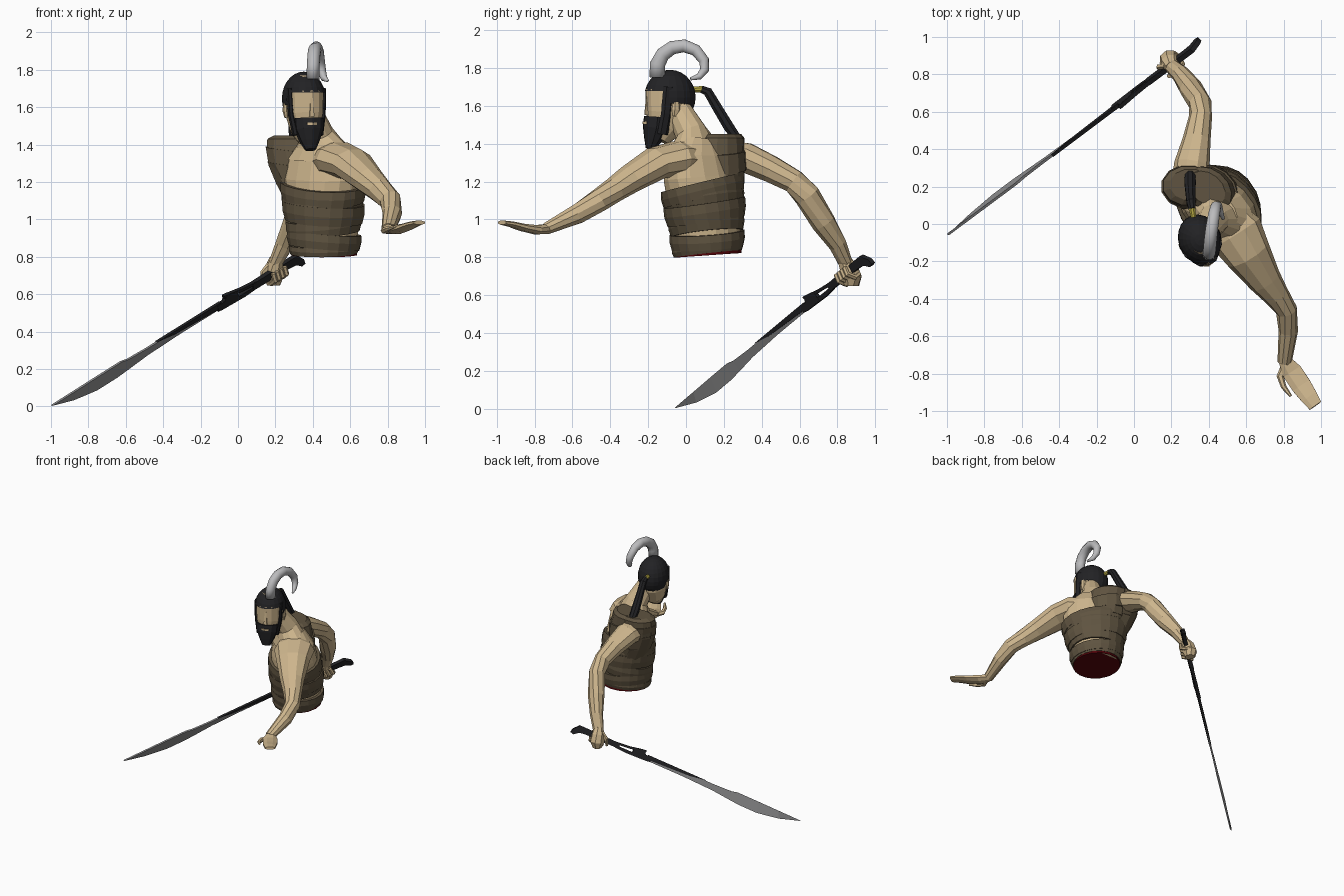
import bpy, bmesh, math
from mathutils import Vector, Matrix

def mat(name, c):
    m = bpy.data.materials.new(name)
    m.diffuse_color = (*c, 1)
    return m

SKIN = mat("skin", (.62, .47, .27))
BROWN = mat("leather", (.115, .088, .052))
BLACK = mat("black", (.016, .016, .018))
SILVER = mat("silver", (.5, .5, .51))
STEEL = mat("steel", (.28, .28, .285))
YELLOW = mat("yellow", (.5, .42, .06))
RED = mat("dark_red", (.09, .001, .003))

X, Z = Vector((1, 0, 0)), Vector((0, 0, 1))
U = Vector((.77, -.64, 0))            # shoulder line, right to left shoulder

def finish(bm, name, m, smooth=False):
    bmesh.ops.recalc_face_normals(bm, faces=bm.faces)
    me = bpy.data.meshes.new(name)
    bm.to_mesh(me)
    bm.free()
    for p in me.polygons:
        p.use_smooth = smooth
    o = bpy.data.objects.new(name, me)
    bpy.context.collection.objects.link(o)
    me.materials.append(m)
    return o

def tube(name, pts, m, n=10, ref=Z, smooth=False, shear=None, level=False):
    """Loft of ellipses; each point is x, y, z, radius along ref, radius across."""
    bm, rings = bmesh.new(), []
    P = [Vector(p[:3]) for p in pts]
    for i, p in enumerate(pts):
        t = Z if level else (P[min(i + 1, len(P) - 1)] - P[max(i - 1, 0)]).normalized()
        a = (ref - t * ref.dot(t)).normalized()
        b = t.cross(a)
        ring = []
        for k in range(n):
            w = 2 * math.pi * (k + .5) / n
            v = P[i] + a * p[3] * math.cos(w) + b * p[-1] * math.sin(w)
            if shear:
                v.z += shear[0] * (v.x - P[i].x) + shear[1] * (v.y - P[i].y)
            ring.append(bm.verts.new(v))
        rings.append(ring)
    for r, s in zip(rings, rings[1:]):
        for k in range(n):
            bm.faces.new((r[k], r[(k + 1) % n], s[(k + 1) % n], s[k]))
    bm.faces.new(rings[0])
    bm.faces.new(rings[-1])
    return finish(bm, name, m, smooth)

# torso
TORSO = [(.46, .115, .815, .172, .172), (.46, .11, .95, .188, .178), (.455, .095, 1.1, .218, .18),
         (.45, .08, 1.22, .24, .165), (.45, .075, 1.33, .23, .14), (.44, .08, 1.42, .13, .08)]
tube("torso", TORSO, SKIN, 16, U)
tube("waist_cut", [(.46, .115, .81, .178, .178), (.46, .115, .83, .178, .178)], RED, 16, U, shear=(0, .07))

def torso_at(z, off):
    for a, b in zip(TORSO, TORSO[1:]):
        if z <= b[2]:
            f = (z - a[2]) / (b[2] - a[2])
            q = [a[i] + (b[i] - a[i]) * f for i in range(5)]
            return (q[0], q[1], z, q[3] + off, q[4] + off)

# wrapped bands around the torso, alternately tilted
for i, (z0, z1, off, sx, sy) in enumerate([
        (.818, .865, .011, .02, .07), (.85, .93, .018, -.08, .03), (.925, 1.01, .014, .08, .05),
        (.99, 1.09, .022, -.07, .04), (1.06, 1.15, .015, .05, .07), (1.11, 1.195, .02, -.03, .12)]):
    tube(f"torso_band_{i}", [torso_at(z0, off - .003), torso_at((z0 + z1) / 2, off + .004),
                             torso_at(z1, off)], BROWN, 20, U, shear=(sx, sy))

# bands over the wrapped right shoulder, tapering into the chest
SHOULDER = [(.37, .17, 1.08, .11, .12), (.335, .185, 1.19, .135, .12), (.305, .195, 1.29, .147, .117),
            (.292, .20, 1.37, .144, .115), (.29, .205, 1.43, .138, .107), (.30, .21, 1.45, .11, .085)]
tube("shoulder_wrap", SHOULDER, BROWN, 12, X, level=True)
for i in range(3):
    tube(f"shoulder_band_{i}", [tuple(q + d for q, d in zip(SHOULDER[i], (0, 0, .02, .005, .005))),
                                tuple(q + d for q, d in zip(SHOULDER[i + 1], (0, 0, 0, .005, .005)))],
         BROWN, 12, X, shear=(-.12, .05), level=True)

# bands crossing the back up to the right shoulder
BACK = [(.42, .165, 1.19, .155, .14), (.41, .175, 1.32, .15, .124), (.395, .185, 1.43, .14, .107),
        (.39, .19, 1.452, .11, .08)]
tube("back_strap", BACK, BROWN, 14, U, level=True)
tube("back_band", [tuple(q + d for q, d in zip(BACK[1], (0, 0, -.06, .012, .012))),
                   tuple(q + d for q, d in zip(BACK[1], (0, 0, .04, .006, .006)))],
     BROWN, 14, U, shear=(-.15, 0), level=True)

# neck and trapezius
tube("neck", [(.445, .05, 1.33, .22, .13), (.44, .04, 1.40, .15, .10), (.425, .025, 1.46, .085, .085),
              (.38, -.04, 1.58, .065, .07)], SKIN, 12, U)

# arms
tube("left_arm", [(.49, .03, 1.31, .10, .12), (.545, -.05, 1.32, .095, .15), (.61, -.16, 1.295, .088, .125),
                  (.70, -.30, 1.21, .075, .09), (.76, -.38, 1.155, .066, .07), (.815, -.46, 1.10, .062, .058),
                  (.825, -.57, 1.03, .055, .052), (.805, -.74, .95, .032, .038)], SKIN)
tube("right_arm", [(.30, .22, 1.33, .09, .10), (.31, .32, 1.325, .082, .095), (.335, .45, 1.265, .073, .075),
                   (.355, .57, 1.20, .065, .062), (.355, .64, 1.125, .07, .062), (.305, .725, .985, .066, .062),
                   (.25, .80, .87, .05, .049), (.2, .845, .765, .035, .04)], SKIN)

# open left hand
tube("left_palm", [(.805, -.73, .95, .028, .037), (.845, -.79, .945, .026, .058), (.895, -.865, .958, .02, .058),
                   (.937, -.925, .975, .015, .05), (.97, -.972, .983, .012, .04)], SKIN, 8)
tube("left_thumb", [(.81, -.76, .94, .02, .025), (.782, -.815, .94, .017, .02), (.80, -.87, .95, .014, .015),
                    (.838, -.92, .962, .008, .008)], SKIN, 6)

# sword frame: s runs from pommel to tip, v towards the spine, w sideways
S, TIP = Vector((.30, .92, .80)), Vector((-1, -.06, .003))
D = (TIP - S).normalized()
V = Vector((-.106, -.53, .834))
V = (V - D * V.dot(D)).normalized()
W = D.cross(V)

def plate(name, prof, half, m):
    bm = bmesh.new()
    sides = [[bm.verts.new(S + D * s + V * v + W * e) for s, v in prof] for e in (-half, half)]
    for f in sides:
        bm.faces.new(f)
    for i in range(len(prof)):
        j = (i + 1) % len(prof)
        bm.faces.new((sides[0][i], sides[0][j], sides[1][j], sides[1][i]))
    return finish(bm, name, m)

plate("sword_handle", [(-.06, -.07), (-.055, -.04), (-.015, .004), (.02, .004), (.32, -.002), (.32, -.042),
                       (.05, -.042), (.0, -.048), (-.035, -.075)], .014, BLACK)
plate("guard_lower_bar", [(.30, -.025), (.30, -.044), (.38, -.05), (.56, -.045), (.56, -.026)], .011, BLACK)
plate("guard_upper_bar", [(.28, -.002), (.28, -.02), (.45, -.004), (.52, -.002), (.525, .028), (.50, .026),
                          (.40, .008)], .011, BLACK)
plate("guard_block", [(.43, .01), (.51, .022), (.53, -.004), (.58, -.006), (.58, -.042), (.43, -.046)], .012, BLACK)
plate("blade_spine", [(.55, .002), (1.03, -.002), (.9, -.02), (.55, -.032)], .009, BLACK)

# blade: wedge section, thin at the cutting edge
spine = [(.55, 0), (.85, -.003), (1.1, -.006), (1.24, -.002), (1.29, .008), (1.45, .006), (1.62, .003), (1.8, 0)]
edge = [(.55, -.041), (.85, -.043), (1.1, -.052), (1.24, -.066), (1.33, -.074), (1.48, -.076), (1.65, -.05), (1.81, -.002)]
bm = bmesh.new()
rows = [[bm.verts.new(S + D * q[0] + V * q[1] + W * e) for e, q in ((-.007, a), (.007, a), (0, b))]
        for a, b in zip(spine, edge)]
for r, t in zip(rows, rows[1:]):
    for k in range(3):
        bm.faces.new((r[k], r[(k + 1) % 3], t[(k + 1) % 3], t[k]))
bm.faces.new(rows[0])
bm.faces.new(rows[-1])
finish(bm, "blade", STEEL)

# right fist around the handle
tube("right_fist", [(.205, .835, .785, .035, .04), (.195, .86, .74, .05, .052), (.19, .877, .69, .056, .055),
                    (.19, .877, .648, .035, .04)], SKIN, 8, D)
for i in range(4):
    c = S + D * (.105 + .028 * i)
    tube(f"right_finger_{i}", [(*(c + V * .006 - W * .035), .014, .013), (*(c - V * .035 - W * .045), .015, .015),
                               (*(c - V * .068 - W * .01), .015, .015), (*(c - V * .06 + W * .03), .014, .012)],
         SKIN, 6, D)
c = S + D * .2
tube("right_thumb", [(*(c - D * .05 + W * .03 + V * .02), .018, .018), (*(c + W * .034 - V * .01), .016, .016),
                     (*(c + D * .03 + W * .012 - V * .055), .011, .011)], SKIN, 6, D)

# head, built facing -y about its own axis and then turned
HEAD = Matrix.Translation((.352, -.085, 0)) @ Matrix.Rotation(math.radians(19), 4, 'Z')
parts = [tube("head", [(0, -.06, 1.42, .05, .05), (0, -.03, 1.48, .08, .1), (0, -.01, 1.56, .1, .122),
                       (0, -.005, 1.68, .104, .128), (0, 0, 1.765, .06, .075)], SKIN, 14, X)]
bm = bmesh.new()
bmesh.ops.create_uvsphere(bm, u_segments=20, v_segments=14, radius=1)
bmesh.ops.scale(bm, vec=(.115, .138, .145), verts=bm.verts)
bmesh.ops.translate(bm, vec=(0, 0, 1.645), verts=bm.verts)
drop = []
for f in bm.faces:
    p = f.calc_center_median()
    if (p.y < -.06 and p.z < 1.69) or (p.z < 1.6 and -.04 < p.y < .02) or p.z < 1.51:
        drop.append(f)
bmesh.ops.delete(bm, geom=drop, context='FACES')
parts.append(finish(bm, "hair", BLACK))
parts.append(tube("beard", [(0, -.075, 1.54, .083, .066), (0, -.08, 1.48, .08, .068),
                            (0, -.095, 1.42, .056, .048), (0, -.11, 1.372, .03, .025)], BLACK, 10, X))
parts.append(tube("mouth", [(0, -.088, 1.505, .045, .064), (0, -.088, 1.518, .045, .064)], SKIN, 10, X))
parts.append(tube("nose", [(0, -.125, 1.55, .018, .02), (0, -.123, 1.65, .009, .012)], SKIN, 4, X))
for s in (-1, 1):
    parts.append(tube("sideburn", [(s * .07, -.065, 1.45, .014, .03), (s * .09, -.05, 1.56, .013, .03),
                                   (s * .096, -.04, 1.70, .012, .03)], BLACK, 6, X))
    parts.append(tube("ear", [(s * .1, -.005, 1.545, .01, .015), (s * .106, 0, 1.58, .012, .025),
                              (s * .106, 0, 1.62, .01, .018)], SKIN, 6, X))
for o in parts:
    o.data.transform(HEAD)

# ponytail and its tie
tube("hair_tie", [(.318, .035, 1.685, .016, .016), (.31, .085, 1.688, .018, .018)], YELLOW, 8)
tube("ponytail", [(.311, .08, 1.688, .02, .02), (.305, .115, 1.675, .026, .026), (.302, .165, 1.59, .028, .028),
                  (.30, .225, 1.49, .033, .03), (.30, .275, 1.42, .027, .025), (.30, .292, 1.395, .008, .008)], BLACK, 8, X)

# curled horn
tube("horn", [(.40, -.152, 1.75, .036, .043), (.402, -.15, 1.82, .035, .042), (.405, -.122, 1.872, .035, .039),
              (.41, -.072, 1.907, .035, .037), (.418, -.01, 1.917, .034, .035), (.428, .052, 1.893, .032, .032),
              (.438, .095, 1.84, .028, .028), (.448, .098, 1.79, .024, .024), (.46, .07, 1.755, .018, .018),
              (.478, .025, 1.742, .008, .008)], SILVER, 12, X, smooth=True)
